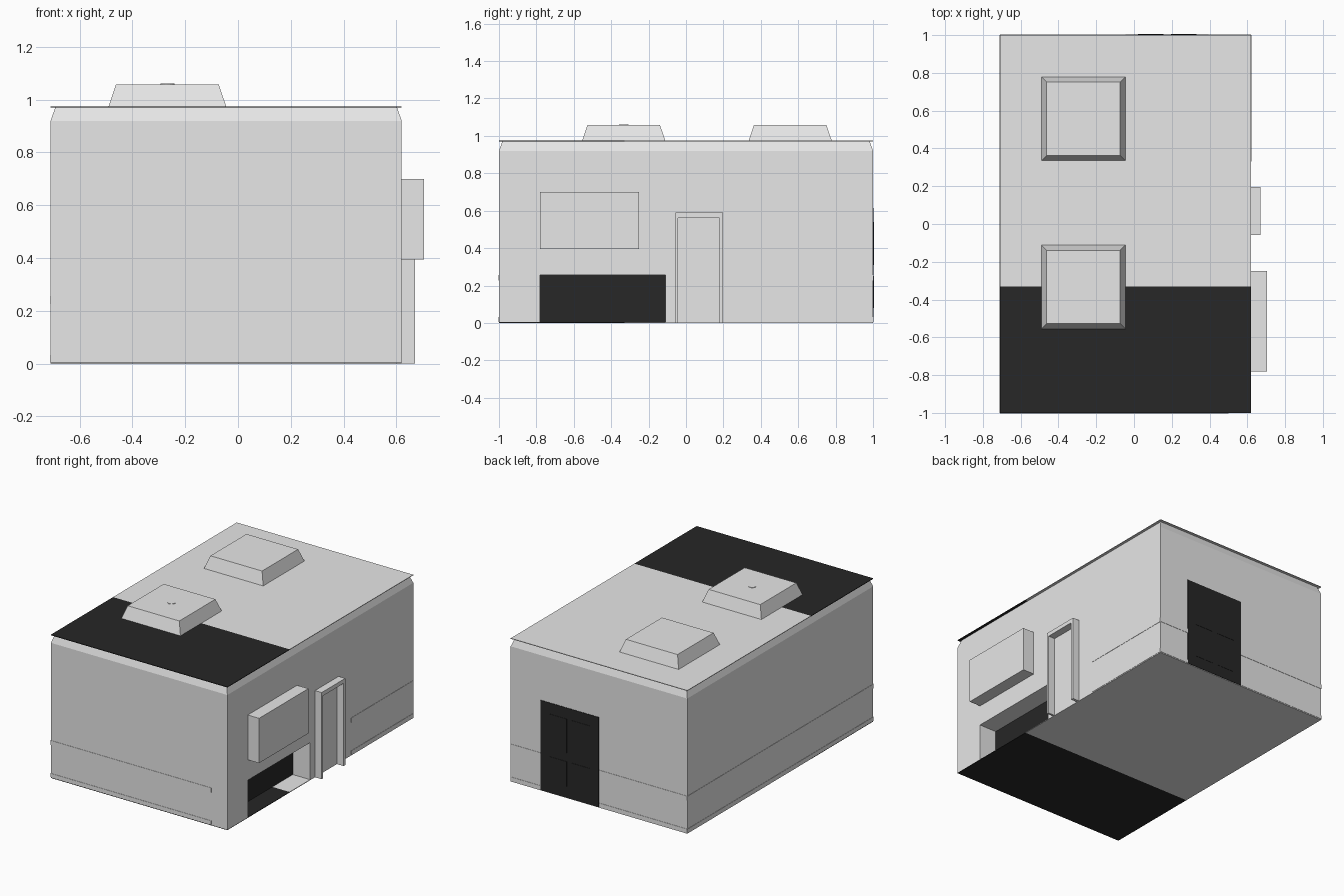
import bpy, bmesh, math

if "Cube" in bpy.data.objects:
    bpy.data.objects.remove(bpy.data.objects["Cube"])

X0, X1, Y0, Y1 = -0.71, 0.62, -1.0, 1.0
ZW, ZR = 0.92, 0.975      # wall top, ceiling height
SPLIT = -0.33             # where the black floor and ceiling area ends
T = 0.01                  # shell thickness


def material(name, v):
    m = bpy.data.materials.new(name)
    m.diffuse_color = (v, v, v, 1)
    m.use_nodes = True
    m.node_tree.nodes["Principled BSDF"].inputs["Base Color"].default_value = m.diffuse_color
    return m


GREY = material("light_grey", 0.8)
BLACK = material("black", 0.02)


def finish(name, bm, mat):
    bmesh.ops.recalc_face_normals(bm, faces=bm.faces)
    me = bpy.data.meshes.new(name)
    bm.to_mesh(me)
    bm.free()
    me.materials.append(mat)
    ob = bpy.data.objects.new(name, me)
    bpy.context.collection.objects.link(ob)
    return ob


def frustum(name, x, y, z, inset=0.0, mat=GREY, caps=True):
    """Box from ranges, with the top narrowed by inset."""
    bm = bmesh.new()
    rings = []
    for h, i in ((z[0], 0), (z[1], inset)):
        rings.append([bm.verts.new(p) for p in (
            (x[0] + i, y[0] + i, h), (x[1] - i, y[0] + i, h),
            (x[1] - i, y[1] - i, h), (x[0] + i, y[1] - i, h))])
    lo, hi = rings
    for k in range(4):
        n = (k + 1) % 4
        bm.faces.new((lo[k], lo[n], hi[n], hi[k]))
    if caps:
        bm.faces.new(lo[::-1])
        bm.faces.new(hi)
    return finish(name, bm, mat)


box = frustum

# floor and ceiling, each in a black and a grey part
for name, z in (("floor", (0, 0.004)), ("ceiling", (ZR - 0.004, ZR))):
    box(name + "_black", (X0, X1), (Y0, SPLIT), z, mat=BLACK)
    box(name + "_grey", (X0, X1), (SPLIT, Y1), z)

# walls; the right wall leaves the low alcove open
ALC_Y, ALC_Z, ALC_X = (-0.78, -0.11), 0.256, 0.49
Z = (0.004, ZW)
box("front_wall", (X0, X1), (Y0, Y0 + T), Z)
box("back_wall", (X0, X1), (Y1 - T, Y1), Z)
box("left_wall", (X0, X0 + T), (Y0 + T, Y1 - T), Z)
box("right_wall_front", (X1 - T, X1), (Y0 + T, ALC_Y[0]), Z)
box("right_wall_back", (X1 - T, X1), (ALC_Y[1], Y1 - T), Z)
box("right_wall_upper", (X1 - T, X1), ALC_Y, (ALC_Z, ZW))

# sloped crown moulding under the ceiling
frustum("crown_moulding", (X0, X1), (Y0, Y1), (ZW, ZR - 0.004), 0.018, caps=False)

# alcove lining
box("alcove_back", (ALC_X - T, ALC_X), ALC_Y, (0.004, ALC_Z), mat=BLACK)
box("alcove_top", (ALC_X, X1 - T), ALC_Y, (ALC_Z, ALC_Z + T))
box("alcove_front_side", (ALC_X, X1 - T), (ALC_Y[0] - T, ALC_Y[0]), (0.004, ALC_Z))
box("alcove_back_side", (ALC_X, X1 - T), (ALC_Y[1], ALC_Y[1] + T), (0.004, ALC_Z))

# window niche bulging out of the right wall
box("window_niche", (X1, 0.705), (-0.78, -0.25), (0.395, 0.70))

# doorway frame on the right wall
DX = (X1, 0.67)
box("doorway_post_front", DX, (-0.057, -0.043), (0, 0.59))
box("doorway_post_back", DX, (0.178, 0.197), (0, 0.59))
box("doorway_header", DX, (-0.043, 0.178), (0.562, 0.59))

# black panelled door on the back wall
box("back_door", (-0.045, 0.395), (Y1, Y1 + 0.003), (0.004, 0.615), mat=BLACK)
for i, x in enumerate(((0.02, 0.155), (0.195, 0.33))):
    for j, z in enumerate(((0.08, 0.25), (0.31, 0.54))):
        box(f"door_panel_{i}_{j}", x, (Y1 + 0.003, Y1 + 0.005), z, mat=BLACK)

# skirting and chair rail
E = 0.002
for name, z in (("skirting", (0.006, 0.032)), ("chair_rail", (0.226, 0.256))):
    box(name + "_front", (X0, 0.5), (Y0 - E, Y0), z)
    box(name + "_left", (X0 - E, X0), (Y0, Y1), z)
    box(name + "_back_a", (X0, -0.045), (Y1, Y1 + E), z)
    box(name + "_back_b", (0.395, X1), (Y1, Y1 + E), z)
    box(name + "_right", (X1, X1 + E), (0.33, Y1), z)

# two raised ceiling coffers
for name, y in (("front_coffer", -0.333), ("back_coffer", 0.557)):
    frustum(name, (-0.49, -0.045), (y - 0.222, y + 0.222), (ZR, 1.058), 0.028)

# small round lamp base on the front coffer
bm = bmesh.new()
bmesh.ops.create_cone(bm, cap_ends=True, segments=16, radius1=0.026, radius2=0.026, depth=0.003)
lamp = finish("lamp_base", bm, GREY)
lamp.location = (-0.267, -0.333, 1.0595)
